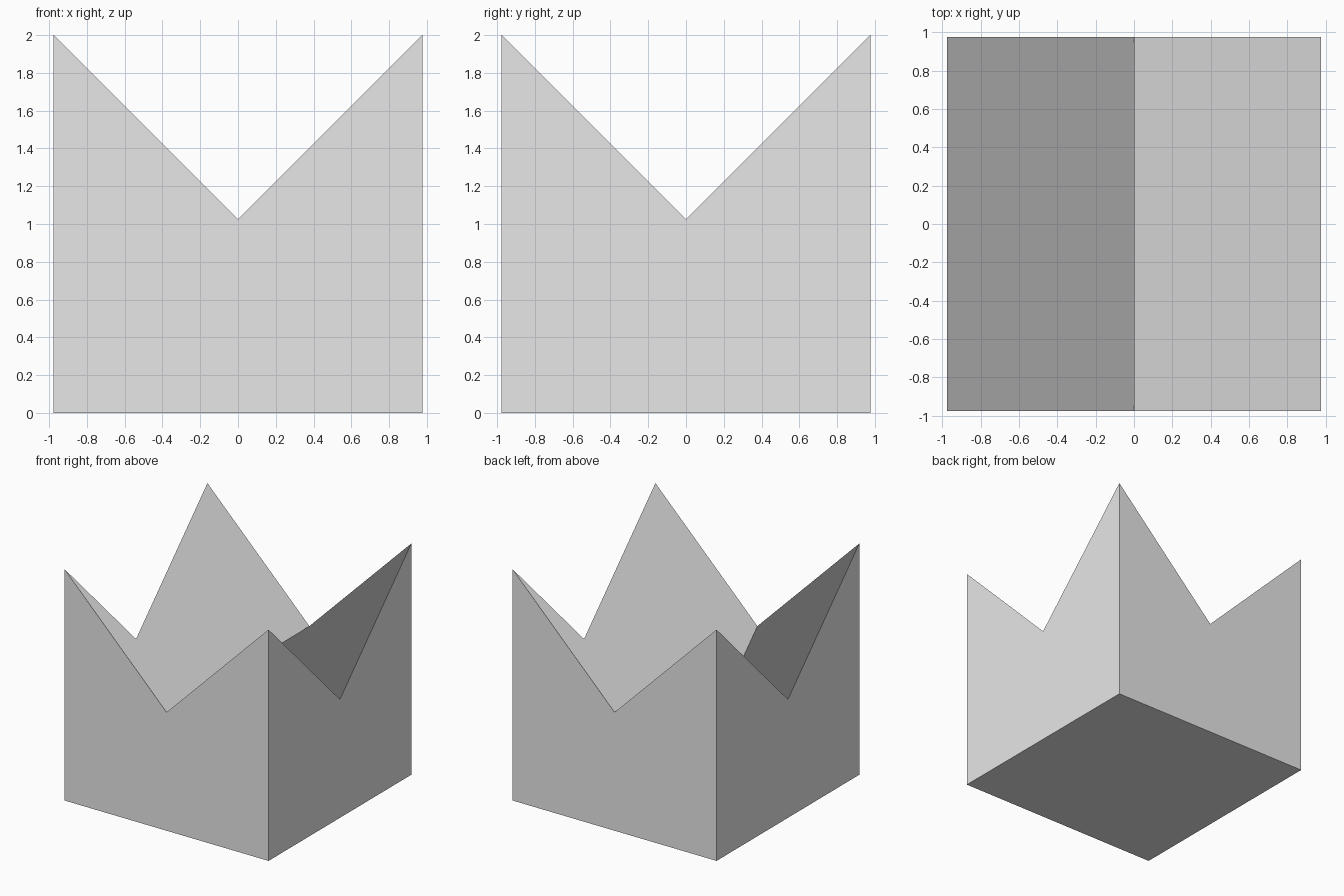
import bpy
import bmesh
import math

cube = bpy.data.objects.get("Cube")
if cube:
    bpy.data.objects.remove(cube, do_unlink=True)

HALF = 40 / 41          # half the width of the block
TOP = 2.0               # height of the four corner peaks

# Plain grey material
grey = bpy.data.materials.new("light_grey")
grey.use_nodes = True
colour = (0.8, 0.8, 0.8, 1.0)
grey.diffuse_color = colour
grey.node_tree.nodes["Principled BSDF"].inputs["Base Color"].default_value = colour

# Block split into quarters
bm = bmesh.new()
bmesh.ops.create_cube(bm, size=2.0)
for normal in ((1, 0, 0), (0, 1, 0)):
    bmesh.ops.bisect_plane(bm, geom=bm.verts[:] + bm.edges[:] + bm.faces[:],
                           plane_co=(0, 0, 0), plane_no=normal)

# Top slopes at 45 degrees along each axis, from the corner peaks to the centre
for v in bm.verts:
    is_top = v.co.z > 0
    v.co.x *= HALF
    v.co.y *= HALF
    v.co.z = TOP - 2 * HALF + abs(v.co.x) + abs(v.co.y) if is_top else 0.0

# Merge the coplanar quarters of the walls and base
bmesh.ops.dissolve_limit(bm, angle_limit=math.radians(1),
                         verts=bm.verts[:], edges=bm.edges[:])
bmesh.ops.recalc_face_normals(bm, faces=bm.faces[:])

mesh = bpy.data.meshes.new("four_peaked_block")
bm.to_mesh(mesh)
bm.free()
mesh.materials.append(grey)
block = bpy.data.objects.new("four_peaked_block", mesh)
bpy.context.collection.objects.link(block)
